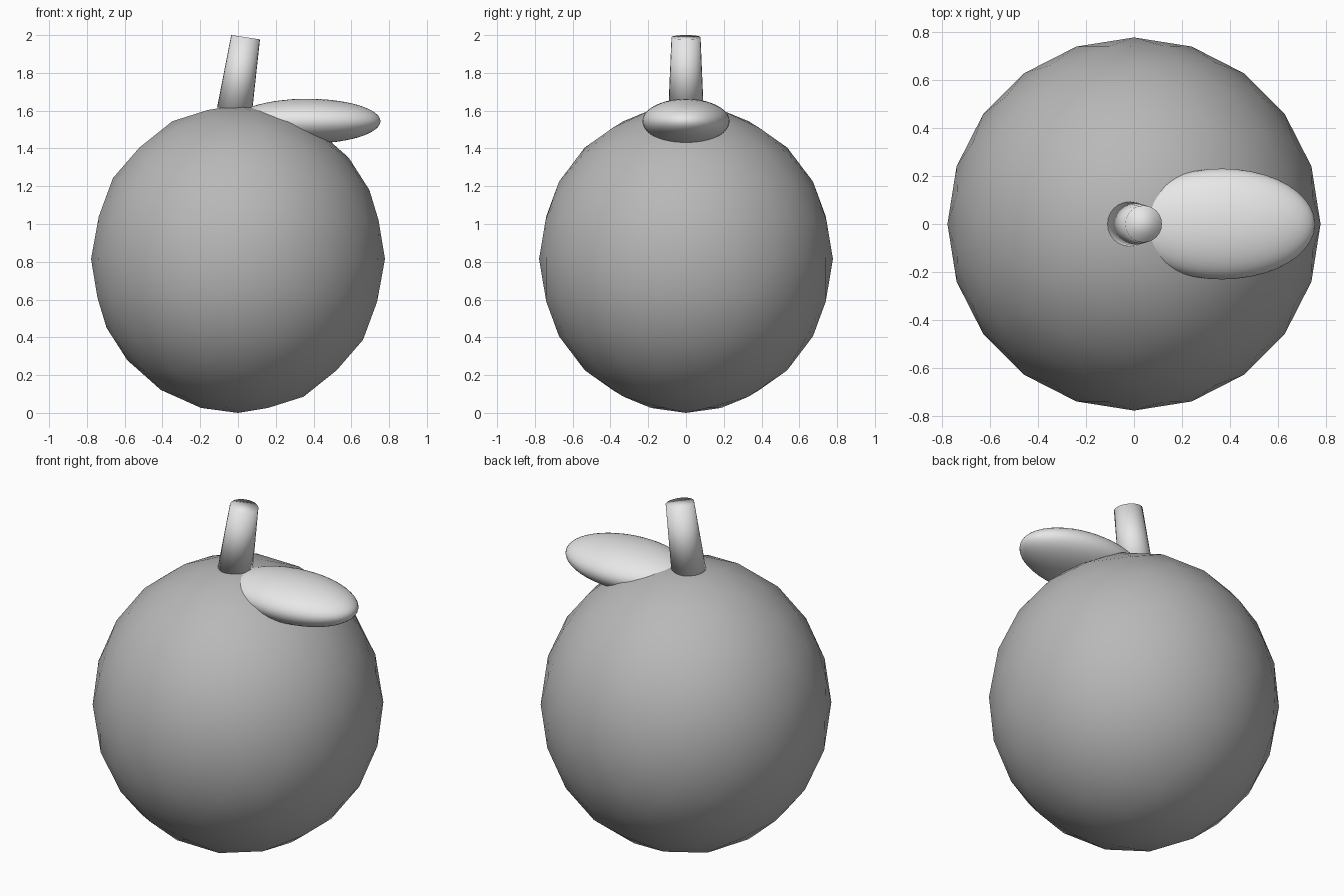
import bpy
import math

if "Cube" in bpy.data.objects:
    bpy.data.objects.remove(bpy.data.objects["Cube"])


def material(name, value):
    m = bpy.data.materials.new(name)
    m.diffuse_color = (value, value, value, 1)
    m.use_nodes = True
    m.node_tree.nodes["Principled BSDF"].inputs["Base Color"].default_value = m.diffuse_color
    return m


def finish(name, mat):
    ob = bpy.context.object
    ob.name = name
    ob.data.materials.append(mat)
    bpy.ops.object.shade_smooth()
    return ob


mid_grey = material("mid grey", 0.48)
light_grey = material("light grey", 0.8)

# Fruit body: coarse round ball, slightly taller than wide
bpy.ops.mesh.primitive_ico_sphere_add(subdivisions=3, radius=1, location=(0, 0, 0.815))
bpy.context.object.scale = (0.778, 0.778, 0.815)
finish("fruit_body", mid_grey)

# Stem: tapered cylinder leaning to the right
bpy.ops.mesh.primitive_cone_add(vertices=24, radius1=0.0935, radius2=0.077, depth=0.39,
                                location=(0.011, 0, 1.796), rotation=(0, math.radians(8.6), 0))
finish("stem", light_grey)

# Leaf: flattened ellipsoid resting on the top of the fruit
bpy.ops.mesh.primitive_ico_sphere_add(subdivisions=4, radius=1, location=(0.367, 0, 1.544))
bpy.context.object.scale = (0.388, 0.231, 0.119)
finish("leaf", light_grey)
